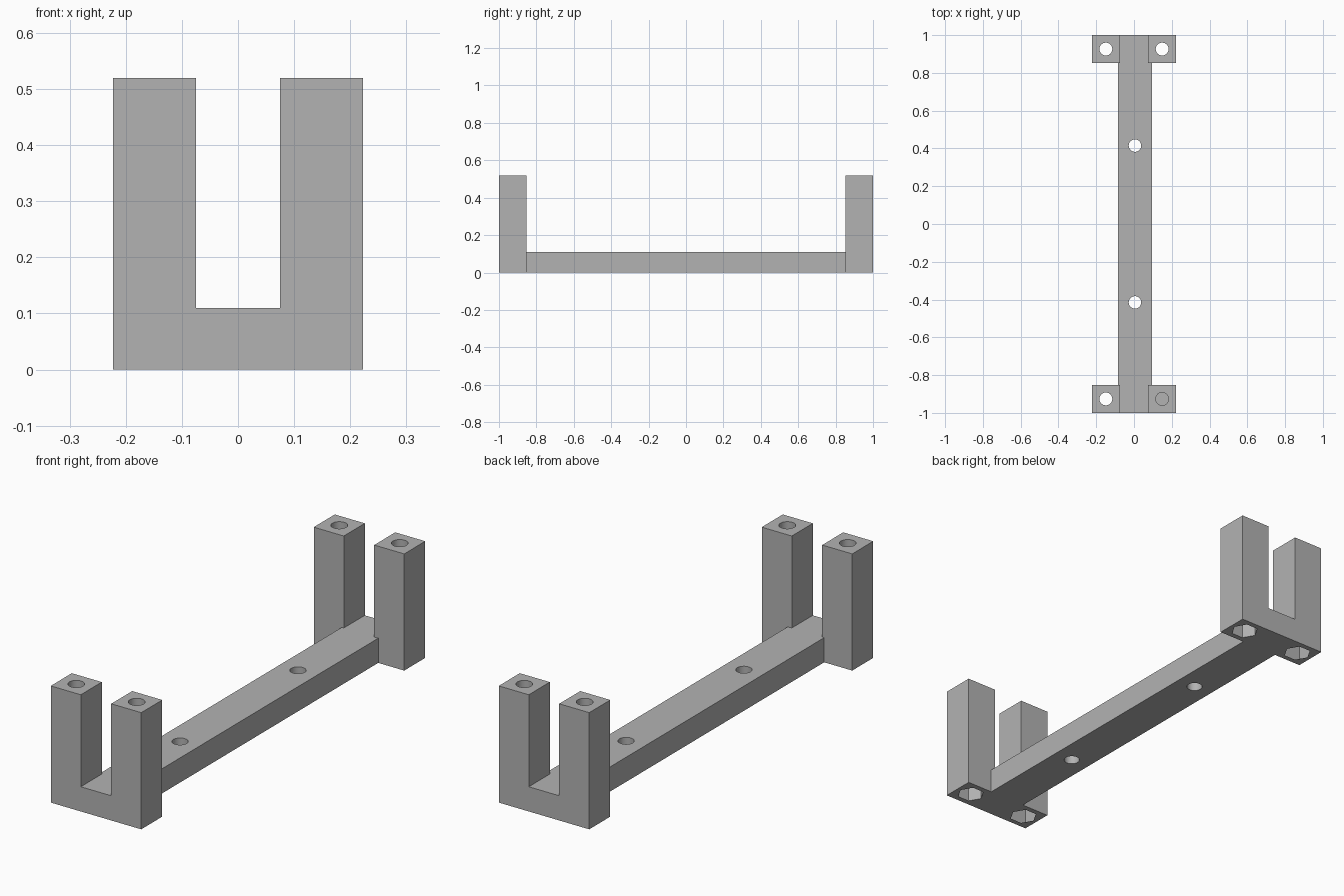
import bpy, bmesh, math
from mathutils import Matrix

cube = bpy.data.objects.get("Cube")
if cube:
    bpy.data.objects.remove(cube, do_unlink=True)

HALF_W, HALF_L = 0.223, 1.0       # overall plan half sizes
POST, HEIGHT, BASE = 0.148, 0.52, 0.11
BAR_X, BAR_W = 0.005, 0.18        # bar sits slightly off centre
POST_X, POST_Y = HALF_W - POST / 2, HALF_L - POST / 2
POCKET = 0.11                     # depth of the hex nut pockets

grey = bpy.data.materials.new("plain_grey")
grey.use_nodes = True
colour = (0.45, 0.45, 0.45, 1)
grey.diffuse_color = colour
grey.node_tree.nodes["Principled BSDF"].inputs["Base Color"].default_value = colour


def make_object(name, bm):
    bmesh.ops.recalc_face_normals(bm, faces=bm.faces)
    mesh = bpy.data.meshes.new(name)
    bm.to_mesh(mesh)
    bm.free()
    mesh.materials.append(grey)
    obj = bpy.data.objects.new(name, mesh)
    bpy.context.collection.objects.link(obj)
    return obj


def box(name, x, y, size_x, size_y, height):
    bm = bmesh.new()
    bmesh.ops.create_cube(bm, size=1, matrix=Matrix.Translation((x, y, height / 2))
                          @ Matrix.Diagonal((size_x, size_y, height, 1)))
    return make_object(name, bm)


def prism(name, x, y, radius, sides, bottom, top):
    bm = bmesh.new()
    bmesh.ops.create_cone(bm, cap_ends=True, segments=sides, radius1=radius, radius2=radius,
                          depth=top - bottom,
                          matrix=Matrix.Translation((x, y, (top + bottom) / 2))
                          @ Matrix.Rotation(math.pi / 2, 4, 'Z'))
    return make_object(name, bm)


def combine(target, tool, operation):
    tool.hide_render = True
    mod = target.modifiers.new(operation, 'BOOLEAN')
    mod.operation, mod.solver, mod.object = operation, 'EXACT', tool
    bpy.context.view_layer.objects.active = target
    bpy.ops.object.modifier_apply(modifier=mod.name)
    bpy.data.objects.remove(tool, do_unlink=True)


# Long bar with a cross plate at each end
frame = box("bracket_frame", BAR_X, 0, BAR_W, 2 * HALF_L, BASE)
for sy in (-1, 1):
    combine(frame, box("end_plate", 0, sy * POST_Y, 2 * HALF_W, POST, BASE), 'UNION')

# Four upright posts
corners = [(sx * POST_X, sy * POST_Y) for sx in (-1, 1) for sy in (-1, 1)]
for x, y in corners:
    combine(frame, box("post", x, y, POST, POST, HEIGHT), 'UNION')

# Screw holes through the posts, with hex nut pockets underneath
for x, y in corners:
    combine(frame, prism("post_hole", x, y, 0.034, 48, -0.1, HEIGHT + 0.1), 'DIFFERENCE')
    combine(frame, prism("nut_pocket", x, y, 0.058, 6, -0.1, POCKET), 'DIFFERENCE')

# Mounting holes through the bar
for y in (-0.415, 0.415):
    combine(frame, prism("bar_hole", BAR_X, y, 0.033, 48, -0.1, BASE + 0.1), 'DIFFERENCE')

# Merge coplanar leftovers, then shade the round holes smoothly
bm = bmesh.new()
bm.from_mesh(frame.data)
bmesh.ops.remove_doubles(bm, verts=bm.verts, dist=0.0001)
bmesh.ops.dissolve_limit(bm, angle_limit=math.radians(1), verts=bm.verts, edges=bm.edges)
bm.to_mesh(frame.data)
bm.free()
bpy.ops.object.select_all(action='DESELECT')
frame.select_set(True)
bpy.context.view_layer.objects.active = frame
bpy.ops.object.shade_smooth_by_angle(angle=math.radians(30))
